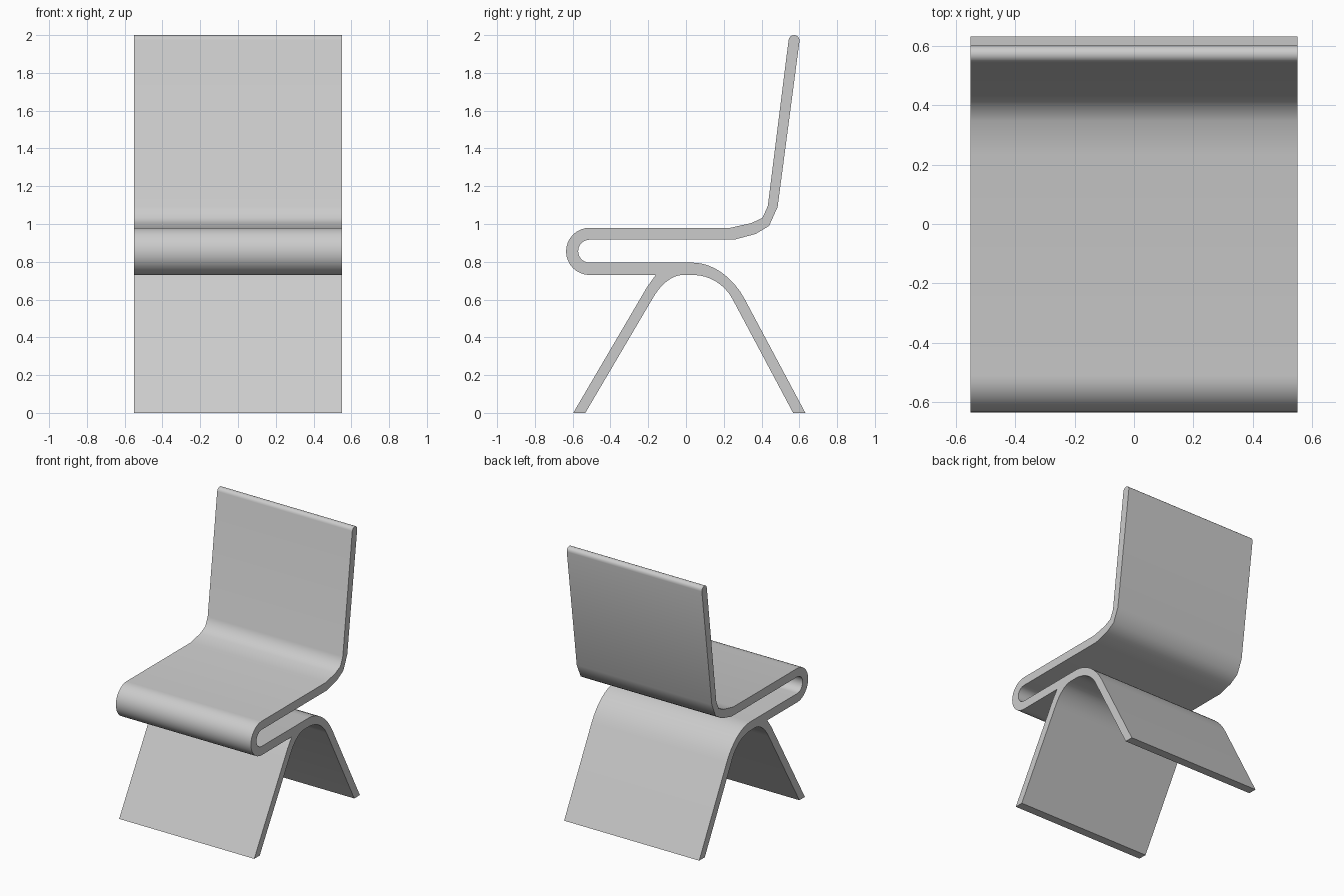
import bpy, bmesh, math
from mathutils import Vector
from mathutils.geometry import interpolate_bezier

if "Cube" in bpy.data.objects:
    bpy.data.objects.remove(bpy.data.objects["Cube"])

HALF_WIDTH = 0.55


def arc(cy, cz, r, start, end, n):
    """Points (y, z) on a circular arc, angles in degrees."""
    step = (end - start) / n
    return [(cy + r * math.cos(math.radians(start + i * step)),
             cz + r * math.sin(math.radians(start + i * step))) for i in range(n + 1)]


def bend(a, corner, b, n=8, k=0.6):
    """Smooth bend from a to b, tangent to the lines through the corner."""
    a, corner, b = (Vector((p[0], p[1], 0)) for p in (a, corner, b))
    pts = interpolate_bezier(a, a.lerp(corner, k), b.lerp(corner, k), b, n + 1)
    return [(p.x, p.y) for p in pts]


def extrude_profile(name, outline):
    bm = bmesh.new()
    face = bm.faces.new([bm.verts.new((-HALF_WIDTH, y, z)) for y, z in outline])
    geom = bmesh.ops.extrude_face_region(bm, geom=[face])["geom"]
    moved = [v for v in geom if isinstance(v, bmesh.types.BMVert)]
    bmesh.ops.translate(bm, verts=moved, vec=(2 * HALF_WIDTH, 0, 0))
    bmesh.ops.recalc_face_normals(bm, faces=bm.faces)
    mesh = bpy.data.meshes.new(name)
    bm.to_mesh(mesh)
    bm.free()
    obj = bpy.data.objects.new(name, mesh)
    bpy.context.collection.objects.link(obj)
    bpy.context.view_layer.objects.active = obj
    obj.select_set(True)
    bpy.ops.object.shade_smooth_by_angle(angle=math.radians(40))
    return obj


outline = []
# Upper face of the seat, then the front of the backrest
outline += [(0.235, 0.98), (0.347, 1.005), (0.405, 1.033), (0.433, 1.095)]
# Rounded top edge of the backrest
outline += arc(0.572, 1.971, 0.029, 172, -8, 8)
# Rear of the backrest and underside of the seat
outline += [(0.485, 1.09), (0.44, 0.99), (0.368, 0.947), (0.255, 0.917)]
# Inside of the front loop
outline += arc(-0.51, 0.856, 0.061, 90, 270, 12)
# Top of the lower band, running down into the rear leg
outline += bend((0.04, 0.795), (0.21, 0.795), (0.312, 0.60))
outline += [(0.632, 0), (0.567, 0)]
# Inside of the arch between the legs
outline += bend((0.245, 0.605), (0.178, 0.73), (0.04, 0.73))
outline += bend((-0.02, 0.73), (-0.11, 0.73), (-0.18, 0.60))
# Front leg, back up to the lower band
outline += [(-0.533, 0), (-0.597, 0), (-0.245, 0.60)]
outline += [(-0.207, 0.665), (-0.16, 0.731)]
# Outside of the front loop
outline += arc(-0.51, 0.855, 0.125, 270, 90, 16)

extrude_profile("chair_shell", outline)
